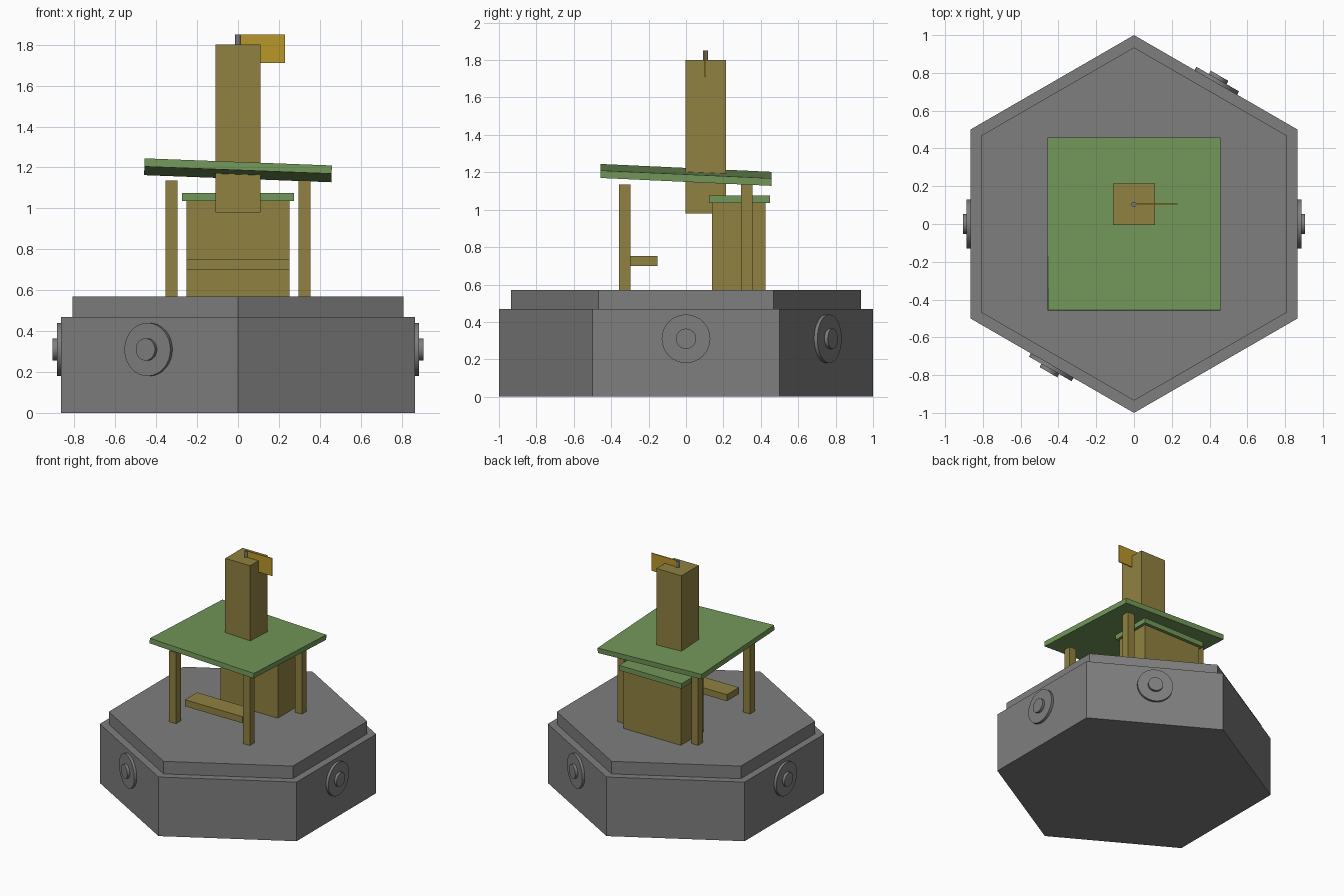
import bpy
from math import radians, cos, sin, pi
from mathutils import Matrix, Vector

cube = bpy.data.objects.get("Cube")
if cube:
    bpy.data.objects.remove(cube, do_unlink=True)


def material(name, rgb):
    m = bpy.data.materials.new(name)
    m.use_nodes = True
    colour = (*rgb, 1)
    m.diffuse_color = colour
    m.node_tree.nodes["Principled BSDF"].inputs["Base Color"].default_value = colour
    return m


STONE = material("stone grey", (0.21, 0.21, 0.21))
WOOD = material("wood brown", (0.28, 0.22, 0.053))
ROOF = material("roof green", (0.17, 0.31, 0.10))
FLAG = material("flag gold", (0.49, 0.31, 0.024))
METAL = material("pole grey", (0.18, 0.19, 0.21))


def finish(name, mat):
    ob = bpy.context.object
    ob.name = ob.data.name = name
    ob.data.materials.append(mat)
    return ob


def box(name, mat, low, high):
    """Box between two opposite corners."""
    low, high = Vector(low), Vector(high)
    bpy.ops.mesh.primitive_cube_add(size=1, location=(low + high) / 2)
    ob = finish(name, mat)
    ob.data.transform(Matrix.Diagonal((*(high - low), 1)))
    return ob


def prism(name, mat, sides, radius, depth, centre, rotation=(0, 0, 0)):
    bpy.ops.mesh.primitive_cylinder_add(vertices=sides, radius=radius, depth=depth,
                                        location=centre, rotation=rotation)
    return finish(name, mat)


# Stepped hexagonal base, with corners on the y axis
prism("base", STONE, 6, 1.0, 0.47, (0, 0, 0.235))
prism("base_step", STONE, 6, 0.935, 0.10, (0, 0, 0.52))

# Round bosses on four of the six sides
for side, angle in (("left", 0), ("back_left", 60), ("right", 180), ("front_right", 240)):
    a = radians(angle)
    for part, radius, inner, outer in (("disc", 0.13, 0.84, 0.886), ("hub", 0.054, 0.86, 0.906)):
        r = (inner + outer) / 2
        prism(f"{side}_{part}", STONE, 32, radius, outer - inner,
              (r * cos(a), r * sin(a), 0.31), (0, pi / 2, a))
        bpy.ops.object.shade_smooth_by_angle(angle=radians(30))

# Four roof posts
for x, side in ((0.325, "left"), (-0.325, "right")):
    for y, end in ((-0.328, "front"), (0.325, "back")):
        box(f"{end}_{side}_post", WOOD, (x - 0.03, y - 0.03, 0.57), (x + 0.03, y + 0.03, 1.135))

# Cabinet with lid, and bench
box("cabinet", WOOD, (-0.253, 0.14, 0.57), (0.253, 0.425, 1.035))
box("cabinet_lid", ROOF, (-0.275, 0.123, 1.035), (0.275, 0.449, 1.075))
box("bench", WOOD, (-0.253, -0.305, 0.70), (0.253, -0.153, 0.752))

# Roof slab, sloping gently to the back left
roof = box("roof", ROOF, (-0.458, -0.458, 1.166), (0.458, 0.458, 1.206))
roof.rotation_euler = (-0.046, 0.038, 0)

# Chimney, pole and flag
box("chimney", WOOD, (-0.11, -0.004, 0.98), (0.11, 0.214, 1.80))
prism("flag_pole", METAL, 12, 0.014, 0.15, (0, 0.104, 1.775))
bpy.ops.object.shade_smooth_by_angle(angle=radians(40))
box("flag", FLAG, (0.01, 0.10, 1.71), (0.23, 0.108, 1.85))
